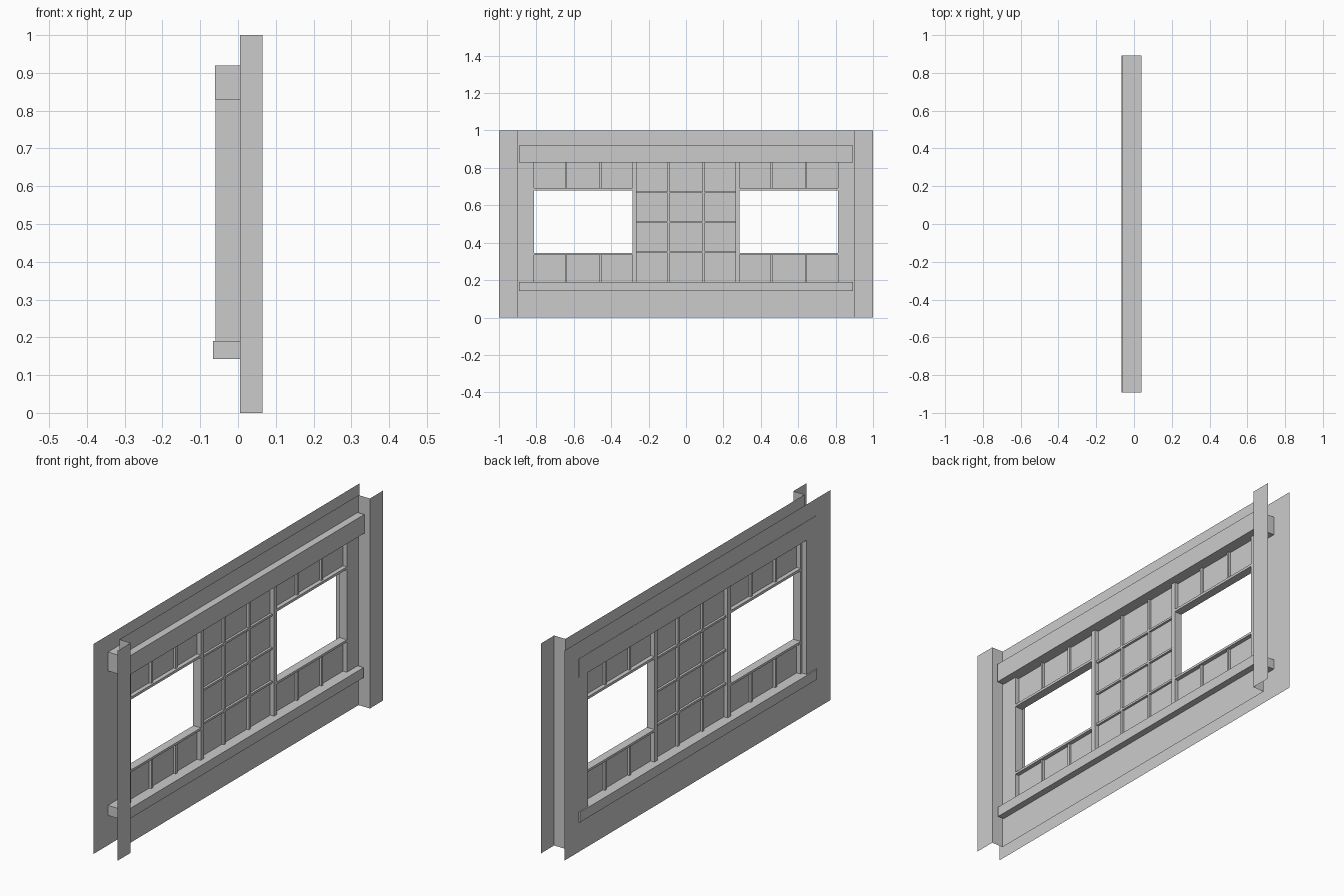
import bpy, bmesh

if "Cube" in bpy.data.objects:
    bpy.data.objects.remove(bpy.data.objects["Cube"])

OUT_X, IN_X, PIL_X = -0.06, 0.005, 0.065     # outer sheet, inner sheet, pilaster strips
HALF, Z0, Z1 = 0.823, 0.19, 0.83             # window opening


def finish(bm, name):
    me = bpy.data.meshes.new(name)
    bm.to_mesh(me)
    bm.free()
    ob = bpy.data.objects.new(name, me)
    bpy.context.collection.objects.link(ob)
    return ob


def box(name, x, y, z):
    bm = bmesh.new()
    bmesh.ops.create_cube(bm, size=1)
    for v in bm.verts:
        v.co = [lo + (c + 0.5) * (hi - lo) for c, (lo, hi) in zip(v.co, (x, y, z))]
    return finish(bm, name)


def quad(bm, pts, flip=False):
    vs = [bm.verts.new(p) for p in pts]
    bm.faces.new(vs[::-1] if flip else vs)


def rect_x(bm, x, y, z, flip=False):
    quad(bm, [(x, y[0], z[0]), (x, y[1], z[0]), (x, y[1], z[1]), (x, y[0], z[1])], flip)


def sheet(name, x, half, flip):
    # thin wall skin with the window opening left out
    bm = bmesh.new()
    ys, zs = [-half, -HALF, HALF, half], [0, Z0, Z1, 1]
    for i in range(3):
        for j in range(3):
            if (i, j) != (1, 1):
                rect_x(bm, x, ys[i:i + 2], zs[j:j + 2], flip)
    bmesh.ops.remove_doubles(bm, verts=bm.verts, dist=1e-5)
    return finish(bm, name)


def mirror_span(s, a, b):
    return (a, b) if s > 0 else (-b, -a)


# Wall skins
sheet("outer_wall", OUT_X, 1.0, True)
sheet("inner_wall", IN_X, 0.9, False)

for s in (-1, 1):
    # Raised end pilasters with their returns
    bm = bmesh.new()
    rect_x(bm, PIL_X, mirror_span(s, 0.9, 1.0), (0, 1))
    quad(bm, [(IN_X, s * .9, 0), (PIL_X, s * .9, 0), (PIL_X, s * .9, 1), (IN_X, s * .9, 1)], s < 0)
    finish(bm, "end_pilaster")
    # Side reveal of the opening
    bm = bmesh.new()
    quad(bm, [(OUT_X, s * HALF, Z0), (IN_X, s * HALF, Z0),
              (IN_X, s * HALF, Z1), (OUT_X, s * HALF, Z1)], s < 0)
    finish(bm, "opening_reveal")

# Header and sill beams
box("header_beam", (-0.0615, 0.04), (-0.893, 0.893), (Z1, 0.92))
box("sill_beam", (-0.066, 0.037), (-0.893, 0.893), (0.142, Z0))

# Window frame members
FRAME, BAR, PANE = (-0.035, IN_X), (-0.026, -0.004), -0.015
for s in (-1, 1):
    box("jamb", FRAME, mirror_span(s, 0.812, HALF), (Z0, Z1))
    box("mullion", FRAME, mirror_span(s, 0.264, 0.287), (Z0, Z1))
    span = mirror_span(s, 0.287, 0.812)
    # Fixed panes above and below the open light
    for zr, pane in (((0.68, 0.692), (0.692, Z1)), ((0.334, 0.345), (Z0, 0.334))):
        box("rail", FRAME, span, zr)
        bm = bmesh.new()
        rect_x(bm, PANE, span, pane)
        finish(bm, "side_pane")
        for y in (0.457, 0.641):
            box("side_glazing_bar", BAR, (s * y - .006, s * y + .006), pane)
    box("centre_upright_bar", BAR, (s * .093 - .006, s * .093 + .006), (Z0, Z1))

# Centre glazing
bm = bmesh.new()
rect_x(bm, PANE, (-0.264, 0.264), (Z0, Z1))
finish(bm, "centre_pane")
for z in (0.35, 0.51, 0.67):
    box("centre_cross_bar", BAR, (-0.264, 0.264), (z - .005, z + .005))
